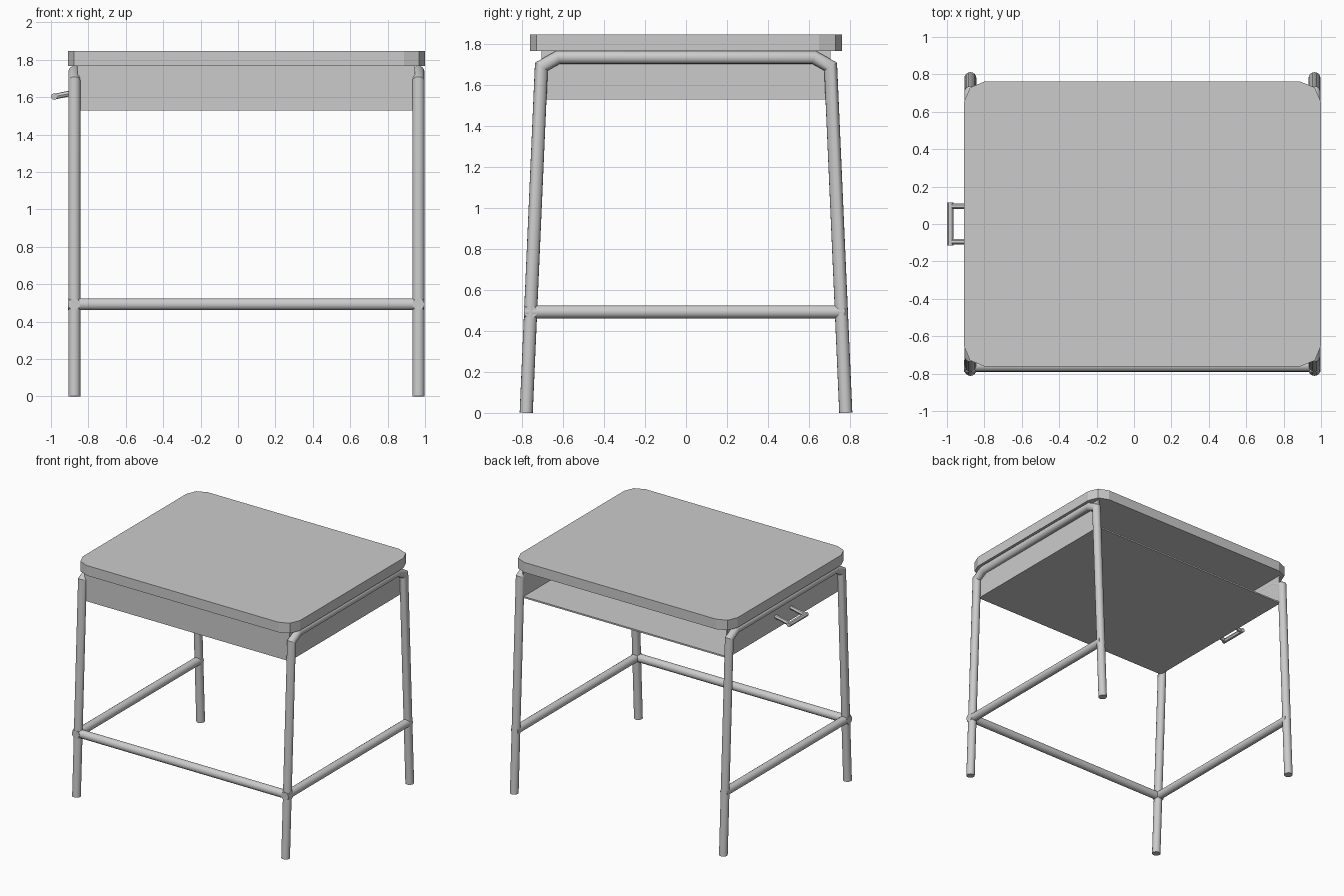
import bpy, bmesh, math
from mathutils import Vector

if "Cube" in bpy.data.objects:
    bpy.data.objects.remove(bpy.data.objects["Cube"])

CX = 0.045          # centre of the desk body (the hook sticks out on -x)
LEG_X = 0.92        # leg offset from the body centre
R = 0.032           # tube radius


def finish(name, bm, angle=None):
    bmesh.ops.recalc_face_normals(bm, faces=bm.faces)
    mesh = bpy.data.meshes.new(name)
    bm.to_mesh(mesh)
    bm.free()
    obj = bpy.data.objects.new(name, mesh)
    bpy.context.collection.objects.link(obj)
    if angle:
        bpy.ops.object.select_all(action='DESELECT')
        obj.select_set(True)
        bpy.context.view_layer.objects.active = obj
        bpy.ops.object.shade_smooth_by_angle(angle=math.radians(angle))
    return obj


def tube(name, points, radius, normal, sides=16):
    """Mitred tube along a path lying in the plane with the given normal."""
    pts = [Vector(p) for p in points]
    n = Vector(normal)
    bm = bmesh.new()
    rings = []
    for i, p in enumerate(pts):
        a = (p - pts[i - 1]).normalized() if i > 0 else None
        b = (pts[i + 1] - p).normalized() if i < len(pts) - 1 else None
        a, b = a or b, b or a
        t = (a + b).normalized()
        side = t.cross(n).normalized() / t.dot(a)
        ring = []
        for k in range(sides):
            ang = 2 * math.pi * k / sides
            ring.append(bm.verts.new(p + radius * (n * math.cos(ang) + side * math.sin(ang))))
        rings.append(ring)
    for r0, r1 in zip(rings, rings[1:]):
        for k in range(sides):
            j = (k + 1) % sides
            bm.faces.new((r0[k], r0[j], r1[j], r1[k]))
    bm.faces.new(rings[0])
    bm.faces.new(rings[-1])
    return finish(name, bm, 30)


def box(name, lo, hi, corner=0):
    bm = bmesh.new()
    bmesh.ops.create_cube(bm, size=1)
    for v in bm.verts:
        v.co = Vector([lo[i] + (v.co[i] + 0.5) * (hi[i] - lo[i]) for i in range(3)])
    if corner:
        edges = [e for e in bm.edges if abs(e.verts[0].co.z - e.verts[1].co.z) > 0.01]
        bmesh.ops.bevel(bm, geom=edges, offset=corner, segments=2, profile=0.5, affect='EDGES')
    return finish(name, bm)


# Table top with rounded corners
box("table_top", (CX - 0.955, -0.762, 1.767), (CX + 0.955, 0.762, 1.847), 0.112)

# Storage tray, open at the back
X0, X1, Y, Z0, Z1, T = CX - 0.902, CX + 0.902, 0.705, 1.53, 1.767, 0.012
box("tray_bottom", (X0, -Y, Z0), (X1, Y, Z0 + T))
box("tray_front", (X0 + T, -Y, Z0 + T), (X1 - T, -Y + T, Z1))
box("tray_left", (X0, -Y, Z0 + T), (X0 + T, Y, Z1))
box("tray_right", (X1 - T, -Y, Z0 + T), (X1, Y, Z1))

# Bent leg frames and side stretchers
half = [(0.78, 0), (0.706, 1.69), (0.624, 1.736)]
profile = half + [(-y, z) for y, z in reversed(half)]
for side, s in (("left", -1), ("right", 1)):
    x = CX + s * LEG_X
    tube(side + "_leg_frame", [(x, y, z) for y, z in profile], R, (1, 0, 0))
    tube(side + "_stretcher", [(x, -0.79, 0.493), (x, 0.775, 0.493)], R, (1, 0, 0))

# Front stretcher
tube("front_stretcher", [(CX - 0.953, -0.758, 0.493), (CX + 0.95, -0.758, 0.493)], R, (0, 0, 1))

# Bag hook on the left side
for side, y in (("front", -0.095), ("back", 0.095)):
    tube("hook_arm_" + side, [(-0.85, y, 1.63), (-0.982, y, 1.603)], 0.015, (0, 1, 0), 12)
tube("hook_bar", [(-0.983, -0.115, 1.603), (-0.983, 0.115, 1.603)], 0.017, (1, 0, 0), 12)
